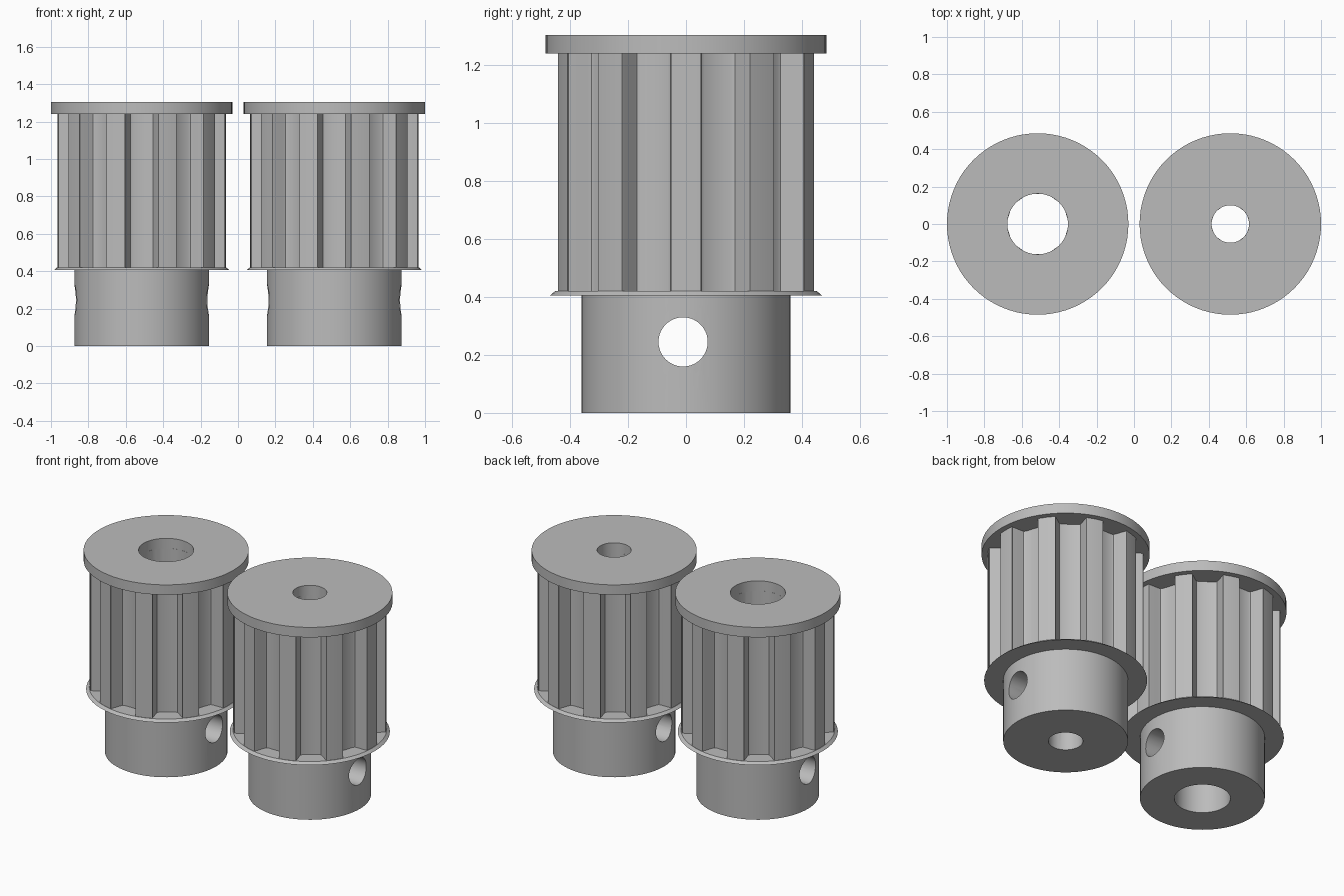
import bpy, bmesh, math
from mathutils import Vector

if "Cube" in bpy.data.objects:
    bpy.data.objects.remove(bpy.data.objects["Cube"], do_unlink=True)

TEETH = 10
SEGMENTS = 80

metal = bpy.data.materials.new("grey metal")
metal.use_nodes = True
grey = (0.5, 0.5, 0.5, 1)
metal.diffuse_color = grey
metal.node_tree.nodes["Principled BSDF"].inputs["Base Color"].default_value = grey


def finish(name, bm, x):
    """Turn a bmesh into a named, shaded object standing at x."""
    bmesh.ops.recalc_face_normals(bm, faces=bm.faces)
    mesh = bpy.data.meshes.new(name)
    bm.to_mesh(mesh)
    bm.free()
    mesh.materials.append(metal)
    obj = bpy.data.objects.new(name, mesh)
    bpy.context.collection.objects.link(obj)
    obj.location.x = x
    return obj


def smooth(obj):
    bpy.ops.object.select_all(action='DESELECT')
    obj.select_set(True)
    bpy.context.view_layer.objects.active = obj
    bpy.ops.object.shade_smooth_by_angle(angle=math.radians(30))


def tube(name, loops, x):
    """Join matching closed loops into a ring-shaped solid."""
    bm = bmesh.new()
    rows = [[bm.verts.new(p) for p in loop] for loop in loops]
    for a, b in zip(rows, rows[1:] + rows[:1]):
        for i in range(len(a)):
            j = (i + 1) % len(a)
            bm.faces.new((a[i], a[j], b[j], b[i]))
    return finish(name, bm, x)


def circle(r, z):
    steps = [2 * math.pi * i / SEGMENTS for i in range(SEGMENTS)]
    return [Vector((r * math.cos(a), r * math.sin(a), z)) for a in steps]


def lathe(name, profile, x):
    return tube(name, [circle(r, z) for r, z in profile], x)


def tooth_outline():
    """Belt teeth: flat-bottomed grooves with sloping, softened walls."""
    half = [(0.438, 0.097), (0.448, 0.107), (0.425, 0.083), (0.375, 0.067),
            (0.360, 0.060), (0.355, 0.048)]
    half = [(0.437, 0.090), (0.425, 0.084)] + half[3:]
    groove = [(r, -w) for r, w in half] + [(r, w) for r, w in reversed(half)]
    points = []
    for k in range(TEETH):
        pitch = 2 * math.pi / TEETH
        for step in (-0.19, 0, 0.19):
            a = pitch * (k + step * 0.96)
            points.append(Vector((0.45 * math.cos(a), 0.45 * math.sin(a), 0)))
        a = pitch * (k + 0.5)
        c, s = math.cos(a), math.sin(a)
        points += [Vector((r * c - w * s, r * s + w * c, 0)) for r, w in groove]
    return points


def toothed_body(name, bore, z0, z1, x):
    outer = tooth_outline()
    inner = [p.normalized() * bore for p in outer]
    lift = lambda loop, z: [p + Vector((0, 0, z)) for p in loop]
    return tube(name, [lift(inner, z0), lift(outer, z0),
                       lift(outer, z1), lift(inner, z1)], x)


def cross_drill(obj):
    """Cut the set screw hole sideways through the hub."""
    bpy.ops.mesh.primitive_cylinder_add(vertices=40, radius=0.085, depth=0.9,
                                        location=(obj.location.x, -0.01, 0.245),
                                        rotation=(0, math.pi / 2, 0))
    drill = bpy.context.object
    drill.name = "screw_hole_cutter"
    drill.hide_render = True
    cut = obj.modifiers.new("screw hole", 'BOOLEAN')
    cut.operation = 'DIFFERENCE'
    cut.solver = 'EXACT'
    cut.object = drill
    bpy.context.view_layer.objects.active = obj
    bpy.ops.object.modifier_apply(modifier=cut.name)
    bpy.data.objects.remove(drill, do_unlink=True)


# Two pulleys that differ only in bore size
for side, x, bore in (("right", -0.515, 0.162), ("left", 0.515, 0.1)):
    hub = lathe(side + "_hub", [(bore, 0), (0.36, 0), (0.36, 0.405), (bore, 0.405)], x)
    cross_drill(hub)
    lip = lathe(side + "_lower_flange",
                [(bore, 0.405), (0.47, 0.405), (0.452, 0.42), (bore, 0.42)], x)
    body = toothed_body(side + "_toothed_body", bore, 0.42, 1.24, x)
    cap = lathe(side + "_top_flange",
                [(bore, 1.24), (0.485, 1.24), (0.485, 1.305), (bore, 1.305)], x)
    for part in (hub, lip, body, cap):
        smooth(part)
